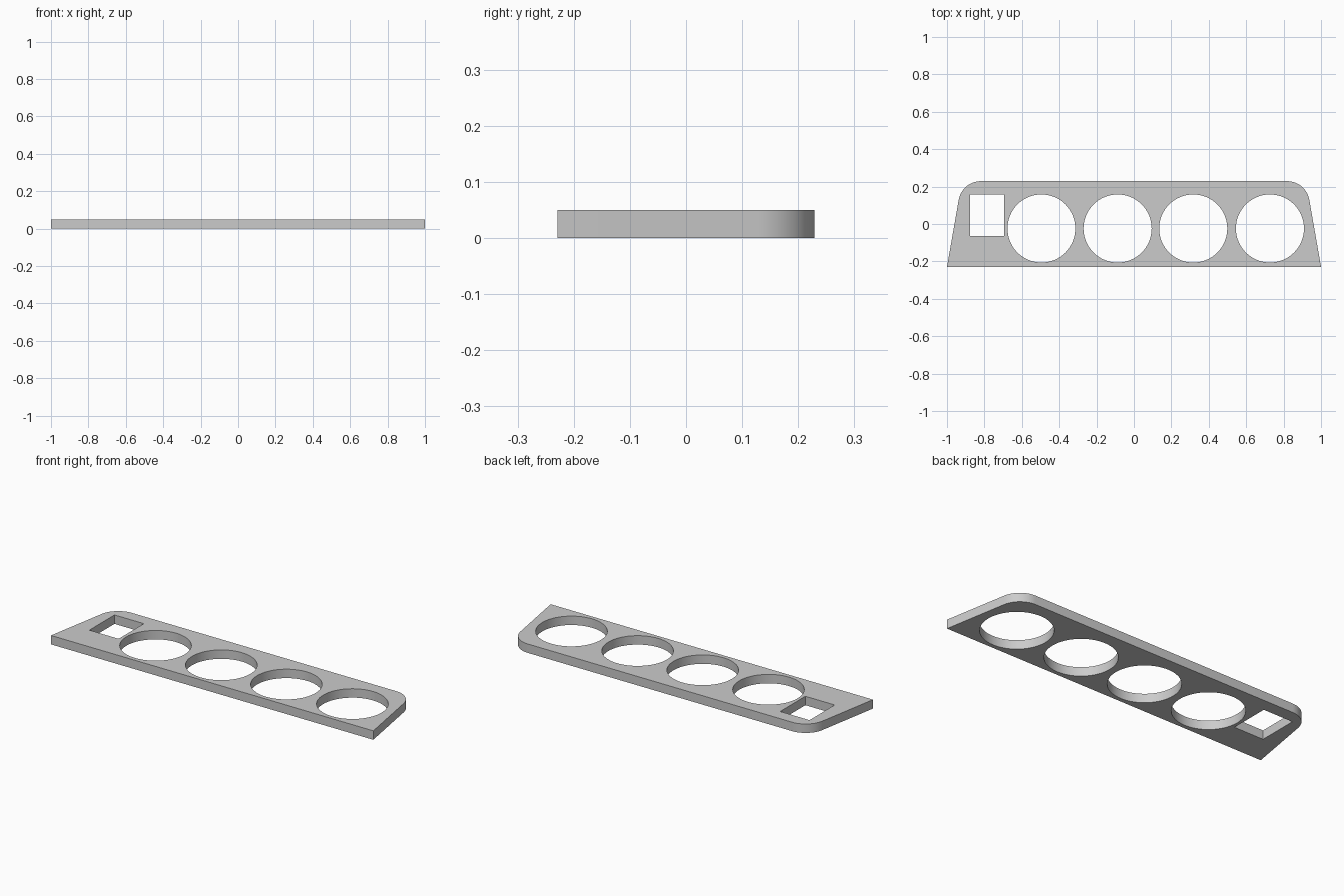
import bpy, bmesh, math
from mathutils import Vector

cube = bpy.data.objects.get("Cube")
if cube:
    bpy.data.objects.remove(cube, do_unlink=True)

THICK = 0.05
HALF_Y = 0.229


def fillet(a, corner, b, r, steps=14):
    """Points of an arc of radius r rounding a corner between a and b."""
    a, corner, b = Vector(a), Vector(corner), Vector(b)
    u, v = (a - corner).normalized(), (b - corner).normalized()
    half = u.angle(v) / 2
    centre = corner + (u + v).normalized() * (r / math.sin(half))
    start = corner + u * (r / math.tan(half)) - centre
    sweep = math.pi - 2 * half
    pts = []
    for i in range(steps + 1):
        t = sweep * i / steps
        pts.append((centre.x + start.x * math.cos(t) - start.y * math.sin(t),
                    centre.y + start.x * math.sin(t) + start.y * math.cos(t)))
    return pts


def circle(cx, cy, r, n=64):
    return [(cx + r * math.cos(2 * math.pi * i / n),
             cy + r * math.sin(2 * math.pi * i / n)) for i in range(n)]


# Tapered outline with rounded rear corners
front_l, front_r = (1, -HALF_Y), (-1, -HALF_Y)
back_l, back_r = (0.92, HALF_Y), (-0.92, HALF_Y)
arc = fillet(front_l, back_l, back_r, 0.12)
outline = [front_r, front_l] + arc + [(-x, y) for x, y in reversed(arc)]

# Four round openings and one rectangular opening
loops = [outline]
loops += [circle(x, -0.024, 0.182) for x in (-0.495, -0.087, 0.317, 0.727)]
loops.append([(-0.877, -0.065), (-0.695, -0.065), (-0.695, 0.158), (-0.877, 0.158)])

# Filled flat curve, extruded to the plate thickness
curve = bpy.data.curves.new("panel_profile", 'CURVE')
curve.dimensions = '2D'
curve.fill_mode = 'BOTH'
curve.extrude = THICK / 2
for pts in loops:
    spline = curve.splines.new('POLY')
    spline.points.add(len(pts) - 1)
    for p, (x, y) in zip(spline.points, pts):
        p.co = (x, y, 0, 1)
    spline.use_cyclic_u = True

panel = bpy.data.objects.new("panel", curve)
bpy.context.collection.objects.link(panel)
bpy.ops.object.select_all(action='DESELECT')
panel.select_set(True)
bpy.context.view_layer.objects.active = panel
bpy.ops.object.convert(target='MESH')
panel = bpy.context.view_layer.objects.active
panel.name = "panel"

# Weld caps to walls and rest the plate on the ground
bm = bmesh.new()
bm.from_mesh(panel.data)
bmesh.ops.remove_doubles(bm, verts=bm.verts, dist=0.0005)
bmesh.ops.translate(bm, verts=bm.verts, vec=(0, 0, THICK / 2))
bmesh.ops.recalc_face_normals(bm, faces=bm.faces)
bm.to_mesh(panel.data)
bm.free()
bpy.ops.object.shade_smooth_by_angle(angle=math.radians(30))

# Plain grey finish
grey = bpy.data.materials.new("light_grey")
grey.use_nodes = True
colour = (0.6, 0.6, 0.6, 1)
grey.diffuse_color = colour
grey.node_tree.nodes["Principled BSDF"].inputs["Base Color"].default_value = colour
panel.data.materials.clear()
panel.data.materials.append(grey)
